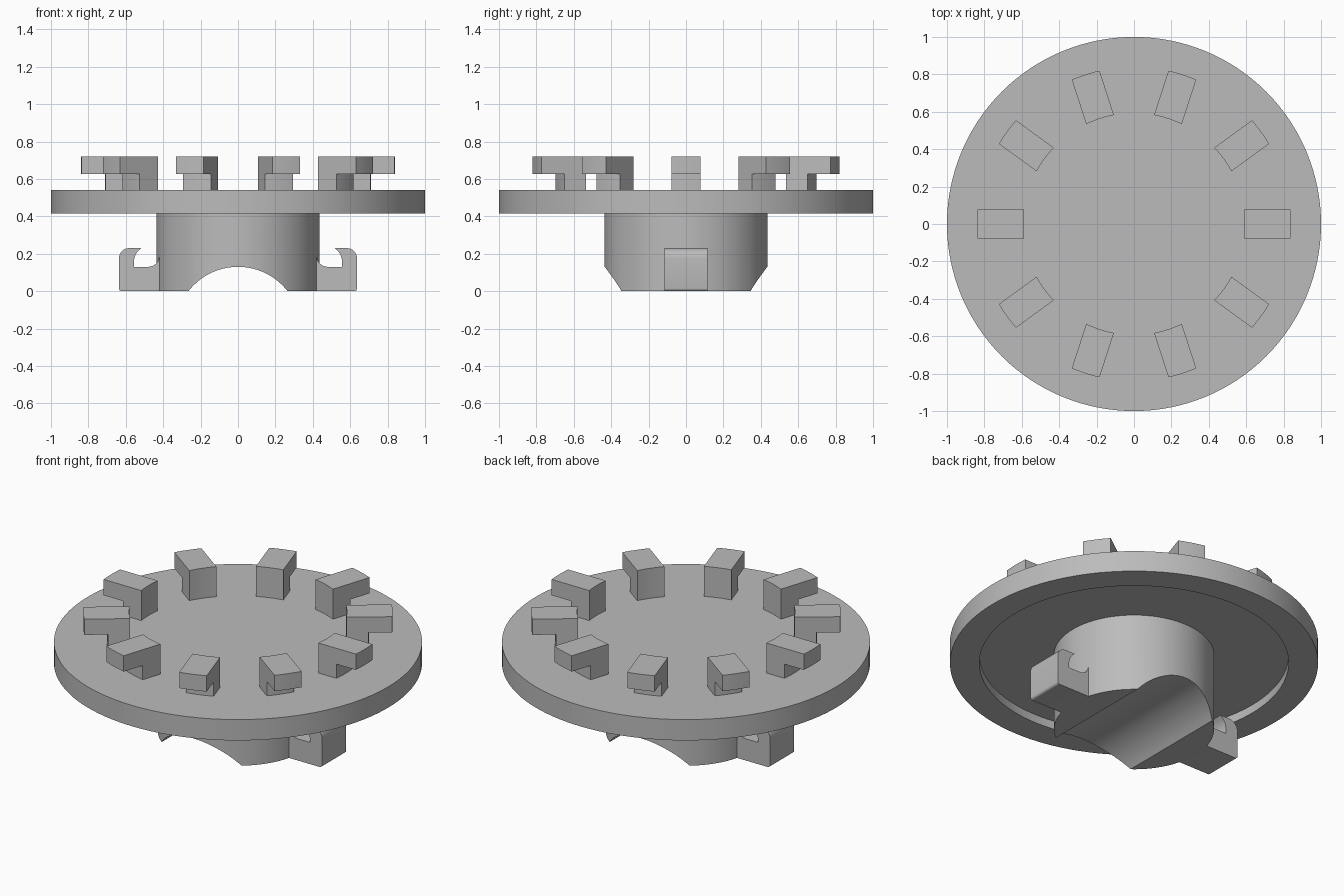
import bpy, bmesh
from math import cos, sin, pi, radians, asin, sqrt
from mathutils import Matrix, Vector

if "Cube" in bpy.data.objects:
    bpy.data.objects.remove(bpy.data.objects["Cube"])

grey = bpy.data.materials.new("plain grey")
grey.diffuse_color = (0.5, 0.5, 0.5, 1)
grey.use_nodes = True
grey.node_tree.nodes["Principled BSDF"].inputs["Base Color"].default_value = grey.diffuse_color


def finish(name, bm):
    bmesh.ops.remove_doubles(bm, verts=bm.verts, dist=1e-5)
    bmesh.ops.recalc_face_normals(bm, faces=bm.faces)
    mesh = bpy.data.meshes.new(name)
    bm.to_mesh(mesh)
    bm.free()
    mesh.materials.append(grey)
    ob = bpy.data.objects.new(name, mesh)
    bpy.context.collection.objects.link(ob)
    return ob


def arc(cx, cy, r, a0, a1, n=8):
    return [(cx + r * cos(radians(a0 + (a1 - a0) * i / n)),
             cy + r * sin(radians(a0 + (a1 - a0) * i / n))) for i in range(n + 1)]


def prism(bm, outline, direction, to3d):
    """Extrude a flat outline along a direction."""
    face = bm.faces.new([bm.verts.new(to3d(a, b)) for a, b in outline])
    ext = bmesh.ops.extrude_face_region(bm, geom=[face])["geom"]
    verts = [v for v in ext if isinstance(v, bmesh.types.BMVert)]
    bmesh.ops.translate(bm, verts=verts, vec=Vector(direction))
    return list(face.verts) + verts


# disc with a shallow recess underneath
bm = bmesh.new()
profile = [(0, .54), (1, .54), (1, .415), (.84, .415), (.84, .465), (0, .465)]
pts = [bm.verts.new((r, 0, z)) for r, z in profile]
edges = [bm.edges.new(p) for p in zip(pts, pts[1:])]
bmesh.ops.spin(bm, geom=pts + edges, cent=(0, 0, 0), axis=(0, 0, 1),
               angle=2 * pi, steps=128)
disc = finish("disc", bm)

# hub with an arched channel cut through along y
HUB = .435
bm = bmesh.new()
prism(bm, arc(0, 0, HUB, 0, 360, 96)[:-1], (0, 0, .47), lambda x, y: (x, y, 0))
hub = finish("hub", bm)
bm = bmesh.new()
prism(bm, arc(0, -.205, .335, 0, 360, 96)[:-1], (0, 2, 0), lambda x, z: (x, -1, z))
cutter = finish("channel_cutter", bm)
cutter.hide_render = True
mod = hub.modifiers.new("channel", 'BOOLEAN')
mod.operation, mod.solver, mod.object = 'DIFFERENCE', 'EXACT', cutter
bpy.context.view_layer.objects.active = hub
bpy.ops.object.modifier_apply(modifier=mod.name)
bpy.data.objects.remove(cutter)

# two side hooks
hook = ([(.36, 0)] + arc(.622, .015, .015, -90, 0, 4) + arc(.582, .175, .055, 0, 90)
        + [(.517, .23), (.537, .212), (.551, .188), (.557, .16), (.557, .13)]
        + arc(.48, .19, .06, -90, -180) + [(.36, .19)])
parts = [disc, hub]
for side, sign in (("right", 1), ("left", -1)):
    bm = bmesh.new()
    prism(bm, hook, (0, .23, 0), lambda x, z: (sign * x, -.115, z))
    parts.append(finish("hook_" + side, bm))


# ten overhanging lugs on top: short stem plus longer head
def ring_block(r_in, r_out):
    """Parallel-sided outline with curved ends, half width .078."""
    ys = [-.078 + .156 * i / 6 for i in range(7)]
    return ([(sqrt(r_out ** 2 - y * y), y) for y in ys]
            + [(sqrt(r_in ** 2 - y * y), y) for y in reversed(ys)])


for i in range(10):
    bm = bmesh.new()
    for r_out, z0, z1 in ((.712, .535, .625), (.84, .625, .72)):
        prism(bm, ring_block(.592, r_out), (0, 0, z1 - z0), lambda x, y: (x, y, z0))
    # drop the hidden stem top so the stem joins the head cleanly
    hidden = [f for f in bm.faces if abs(f.calc_center_median().z - .625) < 1e-4
              and max(v.co.x for v in f.verts) < .75]
    bmesh.ops.delete(bm, geom=hidden, context='FACES_ONLY')
    bmesh.ops.recalc_face_normals(bm, faces=bm.faces)
    bmesh.ops.rotate(bm, verts=bm.verts, cent=(0, 0, 0),
                     matrix=Matrix.Rotation(i * pi / 5, 3, 'Z'))
    parts.append(finish(f"lug_{i + 1}", bm))

# smooth curved walls, keep corners crisp
bpy.ops.object.select_all(action='DESELECT')
for ob in parts:
    ob.select_set(True)
bpy.context.view_layer.objects.active = disc
bpy.ops.object.shade_smooth_by_angle(angle=radians(30))
